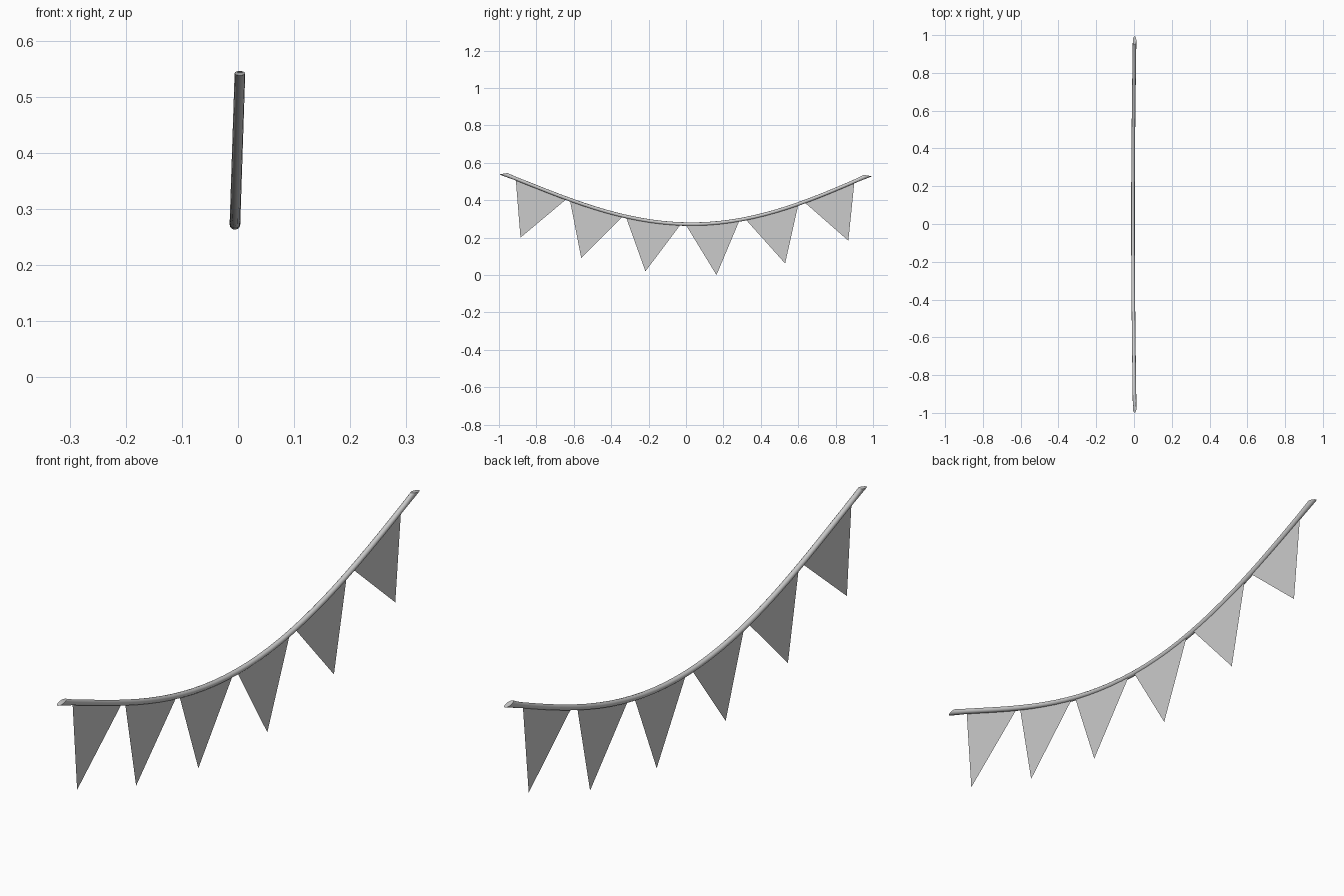
import bpy, bmesh, math
from mathutils import Vector

if "Cube" in bpy.data.objects:
    bpy.data.objects.remove(bpy.data.objects["Cube"])

R, SIDES, STEPS = 0.0095, 12, 32
Y0, Y1 = -0.977, 0.972


def rope_z(y):
    d = y - 0.03
    a = 0.355 - 0.07 * d * d if d > 0 else 0.342 - 0.075 * d * d
    return 0.272 + a * d * d


def rope_point(y):
    # the sagging line leans very slightly sideways
    z = rope_z(y)
    return Vector((-0.0055 + 0.033 * (z - 0.272), y, z))


def make_object(name, bm):
    mesh = bpy.data.meshes.new(name)
    bm.to_mesh(mesh)
    bm.free()
    ob = bpy.data.objects.new(name, mesh)
    bpy.context.collection.objects.link(ob)
    return ob


# sagging rope with slanted ends
bm = bmesh.new()
rings = []
for i in range(STEPS + 1):
    y = Y0 + (Y1 - Y0) * i / STEPS
    c = rope_point(y)
    t = (rope_point(y + 0.001) - rope_point(y - 0.001)).normalized()
    up = Vector((1, 0, 0)).cross(t).normalized() * R
    if i == 0:
        up = Vector((0, 0.022, 0.004))
    elif i == STEPS:
        up = Vector((0, -0.022, 0.004))
    ring = []
    for k in range(SIDES):
        a = 2 * math.pi * k / SIDES
        ring.append(bm.verts.new(c + Vector((R * math.cos(a), 0, 0)) + up * math.sin(a)))
    rings.append(ring)
for a, b in zip(rings, rings[1:]):
    for k in range(SIDES):
        n = (k + 1) % SIDES
        bm.faces.new((a[k], a[n], b[n], b[k]))
bm.faces.new(rings[0])
bm.faces.new(rings[-1])
bmesh.ops.recalc_face_normals(bm, faces=bm.faces)
rope = make_object("rope", bm)
bpy.context.view_layer.objects.active = rope
rope.select_set(True)
bpy.ops.object.shade_smooth_by_angle(angle=math.radians(40))

# thin triangular pennants: left y, right y, tip y, tip z
pennants = [
    (-0.91, -0.64, -0.885, 0.20),
    (-0.62, -0.34, -0.56, 0.09),
    (-0.32, -0.03, -0.217, 0.02),
    (0.0, 0.285, 0.163, 0.0),
    (0.32, 0.60, 0.53, 0.062),
    (0.635, 0.90, 0.868, 0.184),
]
for i, (ya, yb, yt, zt) in enumerate(pennants):
    bm = bmesh.new()
    pts = [(ya, rope_z(ya) - 0.005), (yt, zt), (yb, rope_z(yb) - 0.005)]
    bm.faces.new([bm.verts.new((-0.001, y, z)) for y, z in pts])
    make_object(f"pennant_{i + 1}", bm)
